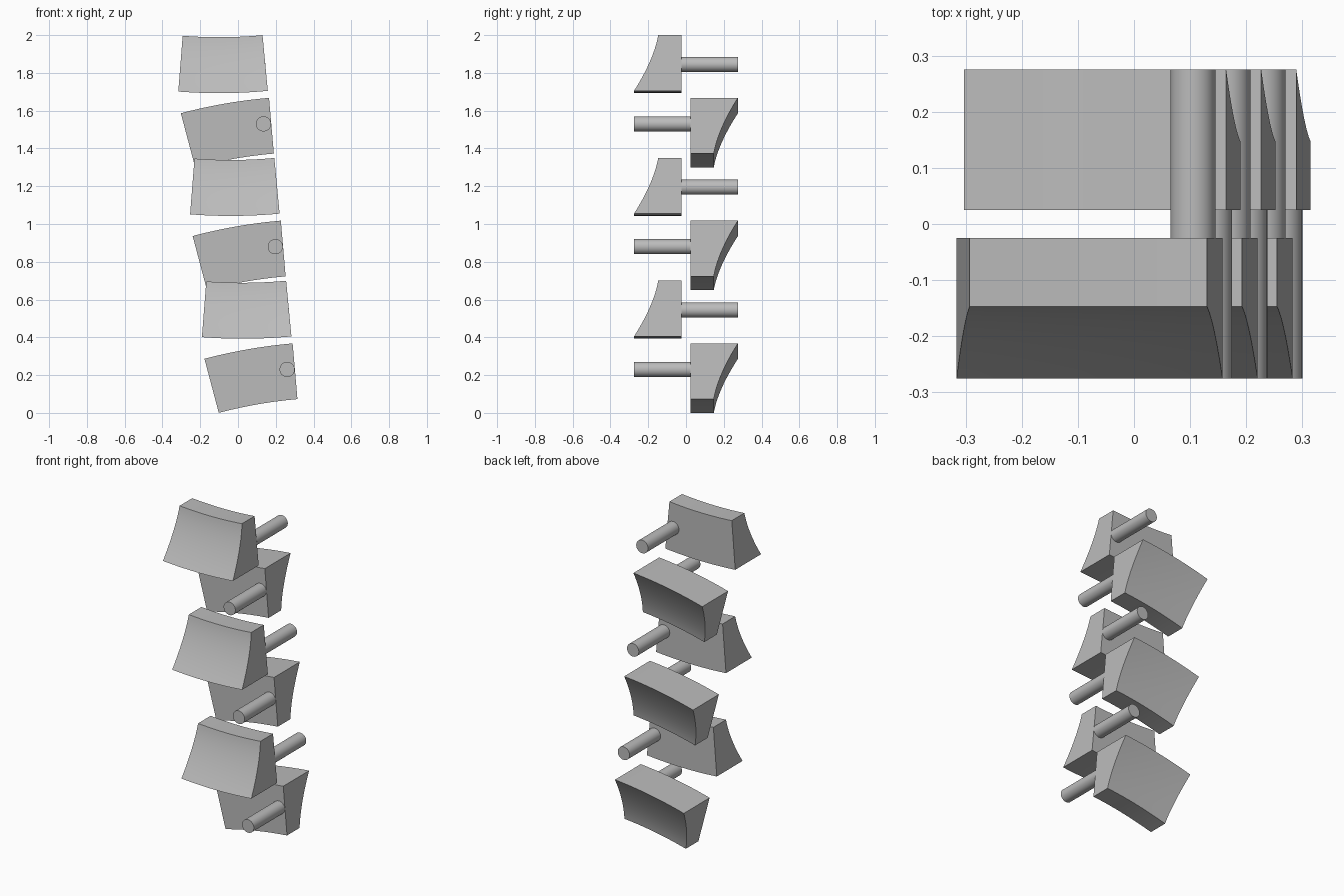
import bpy, bmesh, math
from mathutils import Matrix

cube = bpy.data.objects.get("Cube")
if cube:
    bpy.data.objects.remove(cube, do_unlink=True)

GREY = (0.5, 0.5, 0.5, 1.0)
stone = bpy.data.materials.new("plain grey")
stone.use_nodes = True
stone.diffuse_color = GREY
stone.node_tree.nodes["Principled BSDF"].inputs["Base Color"].default_value = GREY

HALF = math.radians(4.95)          # half the wedge's opening angle
R_IN, R_OUT = 2.45, 2.746          # narrow and wide arc radii
GAP, THIN, DEEP = 0.025, 0.122, 0.25
BULGE = 0.022                      # hollow of the concave face
STEP = (-0.0625, 0, 0.65)          # offset from one pair to the next


def finish(bm, name, matrix):
    bmesh.ops.recalc_face_normals(bm, faces=bm.faces)
    mesh = bpy.data.meshes.new(name)
    bm.to_mesh(mesh)
    bm.free()
    obj = bpy.data.objects.new(name, mesh)
    bpy.context.collection.objects.link(obj)
    mesh.materials.append(stone)
    obj.matrix_world = matrix
    bpy.ops.object.select_all(action='DESELECT')
    obj.select_set(True)
    bpy.context.view_layer.objects.active = obj
    bpy.ops.object.shade_smooth_by_angle(angle=math.radians(30))


def profile(steps=14):
    """Radius and depth of the section: flat inner side, hollow outer side."""
    dr, dd = R_IN - R_OUT, THIN - DEEP
    chord = math.hypot(dr, dd)
    radius = (chord ** 2 / 4 + BULGE ** 2) / (2 * BULGE)
    half = math.asin(chord / 2 / radius)
    points = [(R_IN, 0), (R_OUT, 0)]
    for i in range(steps + 1):
        a = half * (2 * i / steps - 1)
        along = 0.5 + radius * math.sin(a) / chord
        sag = radius * (math.cos(a) - math.cos(half)) / chord
        points.append((R_OUT + dr * along - dd * sag * -1,
                       DEEP + dd * along + dr * sag))
    return points


def wedge(name, matrix, steps=14):
    """Section swept round a short arc, closed at both ends."""
    bm = bmesh.new()
    section = profile()
    rings = []
    for i in range(steps + 1):
        t = HALF * (2 * i / steps - 1)
        rings.append([bm.verts.new((r * math.sin(t), GAP + d,
                                    r * math.cos(t) - R_IN * math.cos(HALF)))
                      for r, d in section])
    n = len(section)
    for a, b in zip(rings, rings[1:]):
        for j in range(n):
            k = (j + 1) % n
            bm.faces.new((a[j], a[k], b[k], b[j]))
    bm.faces.new(rings[0])
    bm.faces.new(rings[-1])
    finish(bm, name, matrix)


def peg(name, x, z, side):
    """Round bar reaching from the wedge's flat side across the other row."""
    bm = bmesh.new()
    bmesh.ops.create_cone(bm, cap_ends=True, segments=40, radius1=0.04,
                          radius2=0.04, depth=0.30)
    finish(bm, name, Matrix.Translation((x, side * -0.125, z))
           @ Matrix.Rotation(math.pi / 2, 4, 'X'))


# Three pairs climbing in a leaning column
for i in range(3):
    dx, dz = STEP[0] * i, STEP[2] * i
    # back wedge, wide end up, with its peg pointing forward
    wedge(f"back_wedge_{i + 1}", Matrix.Translation((0.1065 + dx, 0, 0.0365 + dz))
          @ Matrix.Rotation(math.radians(-9.9), 4, 'Y'))
    peg(f"back_wedge_peg_{i + 1}", 0.26 + dx, 0.23 + dz, 1)
    # front wedge, wide end down, with its peg pointing backward
    wedge(f"front_wedge_{i + 1}", Matrix.Translation((0.0435 + dx, 0, 0.698 + dz))
          @ Matrix.Rotation(math.radians(-0.45), 4, 'Y')
          @ Matrix.Rotation(math.pi, 4, 'X'))
    peg(f"front_wedge_peg_{i + 1}", 0.23 + dx, 0.545 + dz, -1)
